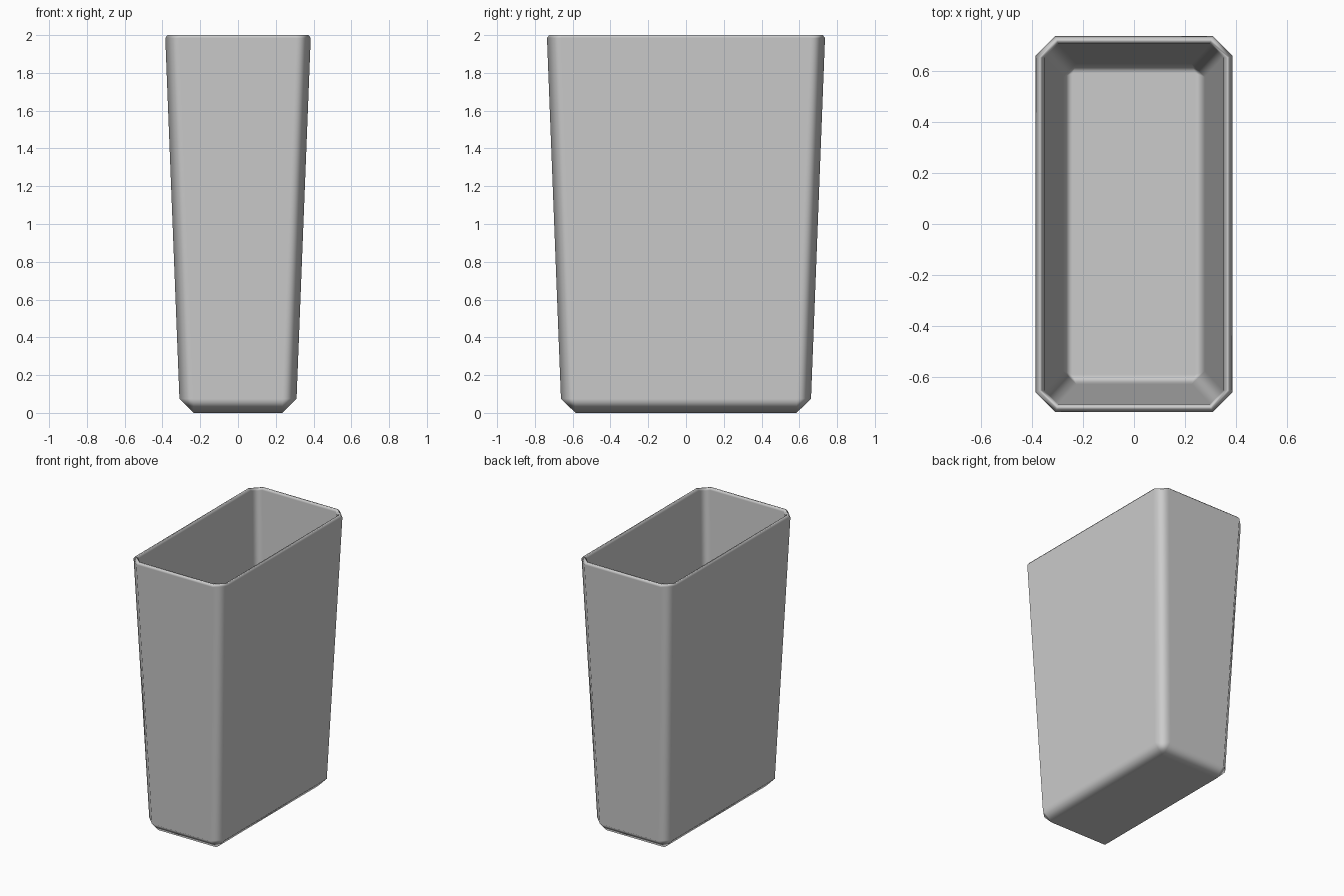
import bpy, bmesh

cube = bpy.data.objects.get("Cube")
if cube:
    bpy.data.objects.remove(cube, do_unlink=True)

# Single grey material
grey = bpy.data.materials.new("grey_plastic")
grey.use_nodes = True
colour = (0.6, 0.6, 0.6, 1)
grey.diffuse_color = colour
grey.node_tree.nodes["Principled BSDF"].inputs["Base Color"].default_value = colour


def ring(bm, hx, hy, cut, z):
    """Rectangle with chamfered corners, counter-clockwise from above."""
    corners = [(hx, hy - cut), (hx - cut, hy), (cut - hx, hy), (-hx, hy - cut),
               (-hx, cut - hy), (cut - hx, -hy), (hx - cut, -hy), (hx, cut - hy)]
    return [bm.verts.new((x, y, z)) for x, y in corners]


# Half width, half depth, corner chamfer, height: up the outside, down the inside
sections = [
    (0.235, 0.585, 0, 0),
    (0.31, 0.662, 0.075, 0.075),
    (0.385, 0.736, 0.075, 1.985),
    (0.373, 0.724, 0.07, 2),
    (0.362, 0.713, 0.062, 2),
    (0.35, 0.705, 0.052, 1.985),
    (0.278, 0.628, 0.052, 0.085),
    (0.24, 0.59, 0, 0.04),
]

# Bin shell
bm = bmesh.new()
rings = [ring(bm, *s) for s in sections]
for low, high in zip(rings, rings[1:]):
    for i in range(8):
        j = (i + 1) % 8
        bm.faces.new((low[i], low[j], high[j], high[i]))
bm.faces.new(rings[0][::-1])
bm.faces.new(rings[-1])
bmesh.ops.remove_doubles(bm, verts=bm.verts, dist=0.0001)
bmesh.ops.recalc_face_normals(bm, faces=bm.faces)
for face in bm.faces:
    face.smooth = True

mesh = bpy.data.meshes.new("bin_shell")
bm.to_mesh(mesh)
bm.free()
mesh.materials.append(grey)
bin_shell = bpy.data.objects.new("bin_shell", mesh)
bpy.context.collection.objects.link(bin_shell)

# Keep the broad panels flat and let only the bevels look rounded
weighted = bin_shell.modifiers.new("flat_panels", 'WEIGHTED_NORMAL')
weighted.weight = 100
